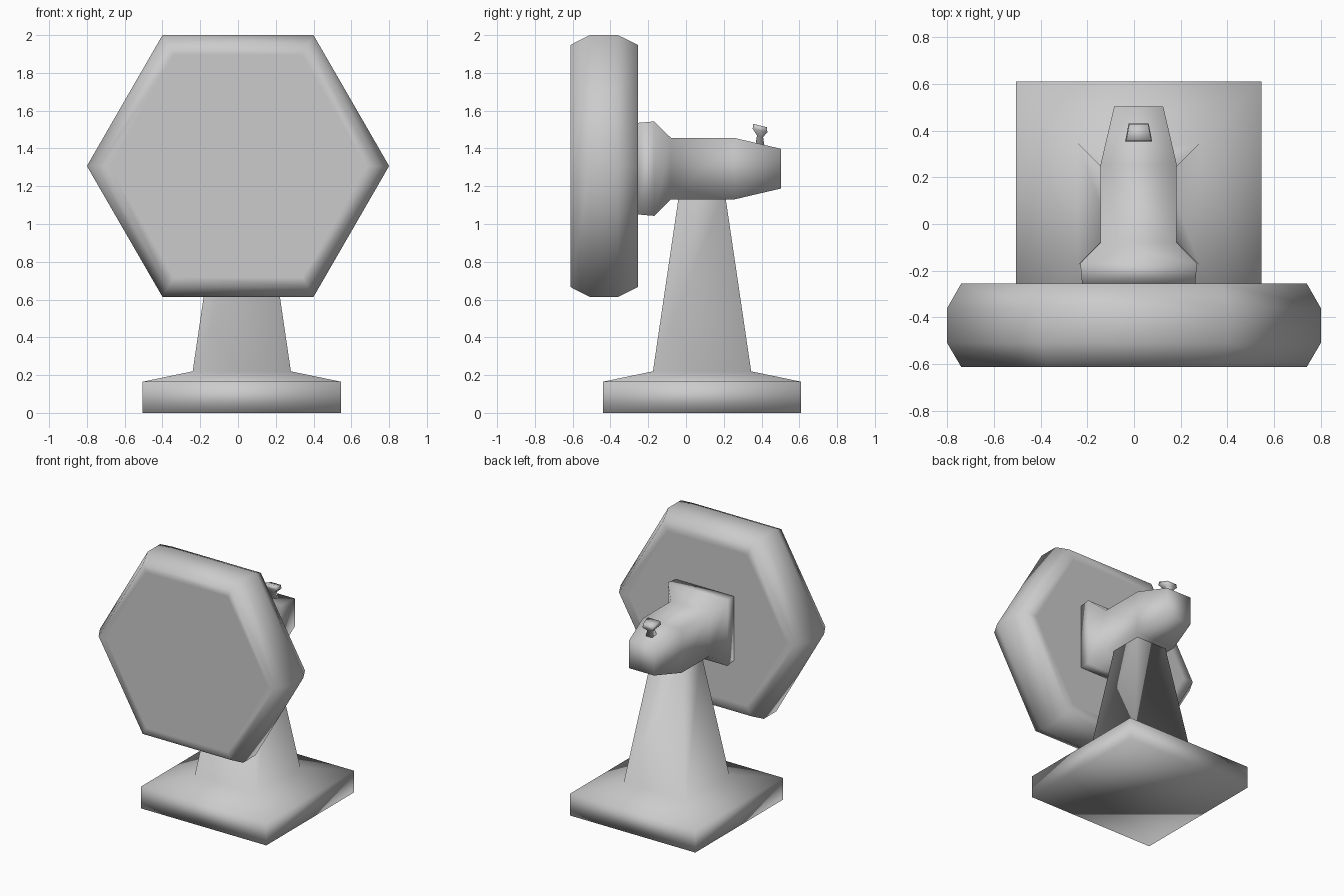
import bpy, bmesh, math
from mathutils import Vector

cube = bpy.data.objects.get("Cube")
if cube:
    bpy.data.objects.remove(cube, do_unlink=True)

grey = bpy.data.materials.new("plain grey")
grey.use_nodes = True
COLOUR = (0.6, 0.6, 0.6, 1)
grey.diffuse_color = COLOUR
bsdf = next(n for n in grey.node_tree.nodes if n.type == 'BSDF_PRINCIPLED')
bsdf.inputs["Base Color"].default_value = COLOUR


def polygon(sides, radius, turn=0.0):
    """Corner points of a regular polygon in a flat plane."""
    angles = [turn + 2 * math.pi * i / sides for i in range(sides)]
    return [(radius * math.cos(a), radius * math.sin(a)) for a in angles]


def square(half):
    return polygon(4, half * math.sqrt(2), math.pi / 4)


def loft(name, rings, place, shape=None):
    """Skin a stack of (outline, height) rings, capped and smooth shaded."""
    bm = bmesh.new()
    loops = [[bm.verts.new(place(u, v, h)) for u, v in outline]
             for outline, h in rings]
    n = len(loops[0])
    for a, b in zip(loops, loops[1:]):
        for i in range(n):
            j = (i + 1) % n
            bm.faces.new((a[i], a[j], b[j], b[i]))
    bm.faces.new(loops[0][::-1])
    bm.faces.new(loops[-1])
    if shape:
        for v in bm.verts:
            shape(v.co)
    bmesh.ops.recalc_face_normals(bm, faces=bm.faces)
    for f in bm.faces:
        f.smooth = True
    mesh = bpy.data.meshes.new(name)
    bm.to_mesh(mesh)
    bm.free()
    mesh.materials.append(grey)
    obj = bpy.data.objects.new(name, mesh)
    bpy.context.collection.objects.link(obj)
    return obj


CX = 0.02  # stand and motor sit slightly off the head's centre

# Hexagonal fan head with bevelled rim and flat inset front and back
head = [(0.68, -0.612), (0.74, -0.612), (0.8, -0.51),
        (0.8, -0.36), (0.74, -0.255), (0.66, -0.255)]
loft("fan_head", [(polygon(6, r), y) for r, y in head],
     lambda u, v, h: Vector((u, h, 1.307 + v)))

# Square foot running up into a tapered post
stand = [(0.525, 0), (0.525, 0.165), (0.26, 0.22), (0.12, 1.17)]
loft("stand", [(square(s), z) for s, z in stand],
     lambda u, v, h: Vector((CX + u, 0.085 + v, h)))

# Motor housing with a flared collar behind the head
motor = [(0.242, -0.26), (0.25, -0.168), (0.163, -0.08),
         (0.163, 0.255), (0.105, 0.503)]
loft("motor_housing", [(square(s), y) for s, y in motor],
     lambda u, v, h: Vector((CX + u, h, 1.293 + v)))


# Small oscillation knob: narrow neck, wide cap, narrower and lower at the rear
def taper_and_tilt(co):
    back = co.y - 0.39
    co.x = CX + (co.x - CX) * (1.3 - 5 * back)
    co.z -= 0.25 * back


knob = [(0.028, 1.39), (0.016, 1.465), (0.039, 1.495), (0.036, 1.522)]
loft("knob", [(square(s), z) for s, z in knob],
     lambda u, v, h: Vector((CX + u, 0.392 + v, h)), taper_and_tilt)
